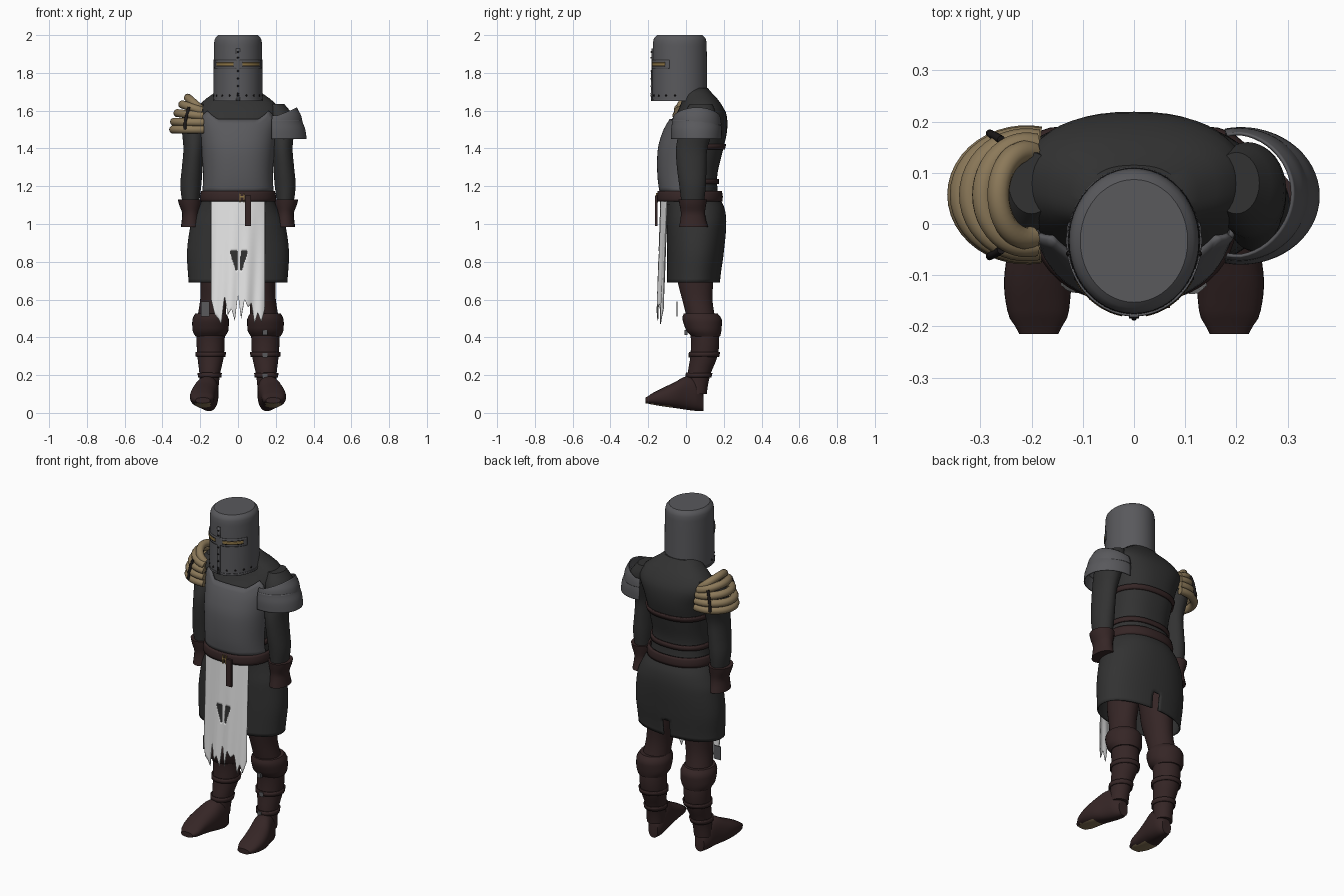
import bpy, bmesh, math
from mathutils import Vector, Matrix

if "Cube" in bpy.data.objects:
    bpy.data.objects.remove(bpy.data.objects["Cube"], do_unlink=True)


def material(name, r, g, b):
    m = bpy.data.materials.new(name)
    m.use_nodes = True
    m.diffuse_color = (r, g, b, 1)
    bsdf = m.node_tree.nodes["Principled BSDF"]
    bsdf.inputs["Base Color"].default_value = (r, g, b, 1)
    bsdf.inputs["Roughness"].default_value = 0.8
    return m


STEEL = material("steel grey", 0.10, 0.10, 0.108)
CLOTH = material("charcoal cloth", 0.032, 0.032, 0.032)
LEATHER = material("dark brown leather", 0.036, 0.019, 0.019)
LINEN = material("white linen", 0.85, 0.85, 0.85)
ROPE = material("tan rope", 0.26, 0.19, 0.10)
GOLD = material("dull gold", 0.27, 0.18, 0.06)
BLACK = material("black strap", 0.012, 0.010, 0.010)


def finish(name, bm, *mats, thick=0, side=1):
    me = bpy.data.meshes.new(name)
    bm.to_mesh(me)
    bm.free()
    for m in mats:
        me.materials.append(m)
    me.shade_smooth()
    me.set_sharp_from_angle(angle=math.radians(40))
    ob = bpy.data.objects.new(name, me)
    bpy.context.scene.collection.objects.link(ob)
    if thick:
        mod = ob.modifiers.new("thickness", "SOLIDIFY")
        mod.thickness, mod.offset = thick, side


def section(secs, z):
    """Smoothly interpolated (centre x, centre y, radius x, radius y) at height z."""
    i = 0
    while i < len(secs) - 2 and z > secs[i + 1][0]:
        i += 1
    a, b = secs[i], secs[i + 1]
    p, n = secs[max(i - 1, 0)], secs[min(i + 2, len(secs) - 1)]
    t = min(max((z - a[0]) / (b[0] - a[0]), 0), 1)
    return [0.5 * (2 * b1 + (c1 - a1) * t + (2 * a1 - 5 * b1 + 4 * c1 - d1) * t * t
                   + (3 * b1 - a1 - 3 * c1 + d1) * t ** 3)
            for a1, b1, c1, d1 in zip(p[1:], a[1:], b[1:], n[1:])]


def wall(name, secs, *mats, arc=(0, 360), lo=None, hi=None, off=0, rows=14, cols=32,
         power=2, cap=True, cut=None, paint=None, along_y=False, **kw):
    """Surface through oval sections; angle 0 is the front, 90 the +x side."""
    lo = lo or (lambda a: secs[0][0])
    hi = hi or (lambda a: secs[-1][0])
    full = arc[1] - arc[0] == 360
    bm = bmesh.new()
    grid = []
    for j in range(rows + 1):
        ring = []
        for i in range(cols + (not full)):
            a = math.radians(arc[0] + (arc[1] - arc[0]) * i / cols)
            z = lo(a) + (hi(a) - lo(a)) * j / rows
            cx, cy, rx, ry = section(secs, z)
            s, c = (math.copysign(abs(f) ** (2 / power), f) for f in (math.sin(a), math.cos(a)))
            x, y = cx + (rx + off) * s, cy - (ry + off) * c
            ring.append(bm.verts.new((x, -z, y) if along_y else (x, y, z)))
        grid.append(ring)
    for r0, r1 in zip(grid, grid[1:]):
        for i in range(cols):
            k = (i + 1) % len(r0)
            bm.faces.new((r0[i], r0[k], r1[k], r1[i]))
    if full and cap:
        bm.faces.new(grid[0][::-1])
        bm.faces.new(grid[-1])
    if cut:
        gone = [f for f in bm.faces if cut(f.calc_center_median())]
        bmesh.ops.delete(bm, geom=gone, context="FACES")
    if paint:
        bm.normal_update()
        for f in bm.faces:
            f.material_index = int(paint(f))
    finish(name, bm, *mats, **kw)


def box(name, lo, hi, mat):
    bm = bmesh.new()
    lo, hi = Vector(lo), Vector(hi)
    bmesh.ops.create_cube(bm, size=1, matrix=Matrix.Translation((lo + hi) / 2) @ Matrix.Diagonal((hi - lo).to_4d()))
    finish(name, bm, mat)


def tube(name, pts, r, mat):
    cu = bpy.data.curves.new(name, "CURVE")
    cu.dimensions, cu.bevel_depth, cu.bevel_resolution, cu.use_fill_caps = "3D", r, 3, True
    sp = cu.splines.new("POLY")
    sp.points.add(len(pts) - 1)
    for p, co in zip(sp.points, pts):
        p.co = (*co, 1)
    cu.materials.append(mat)
    ob = bpy.data.objects.new(name, cu)
    bpy.context.scene.collection.objects.link(ob)


# Coat: upper body and skirt with a slit at the back
torso = [(1.10, 0, .03, .18, .145), (1.25, 0, .015, .17, .15), (1.4, 0, .032, .18, .165),
         (1.5, 0, .058, .195, .16), (1.58, 0, .08, .22, .135), (1.63, 0, .08, .205, .11),
         (1.67, 0, .07, .16, .09), (1.72, 0, .045, .095, .07)]
wall("coat_body", torso, CLOTH, rows=24, cols=48, power=2.4)
skirt = [(.69, 0, .04, .262, .14), (.85, 0, .05, .27, .15), (1.0, 0, .055, .25, .158),
         (1.08, 0, .05, .215, .155), (1.15, 0, .03, .18, .145)]
wall("coat_skirt", skirt, CLOTH, rows=24, cols=96, power=2.2, cap=False, thick=.008, side=-1,
     cut=lambda c: c.y > 0 and abs(c.x) < .024 and c.z < .79)


# Breastplate, belt and back straps follow the body
def plate_top(a):
    x = abs(.19 * math.sin(a))
    return 1.55 + .045 * max(0, 1 - abs(x - .125) / .045) - max(0, x - .15) * 2


wall("breastplate", torso, STEEL, arc=(-82, 82), lo=lambda a: 1.165, hi=plate_top,
     off=.004, power=2.4, cols=48, thick=.012)
belt = [(1.12, 0, .02, .188, .16), (1.145, 0, .02, .19, .163), (1.172, 0, .02, .183, .158)]
wall("belt", belt, LEATHER, rows=4, cols=48, power=2.3, cap=False, thick=.012)
for z in (1.225, 1.41):
    wall("back_strap", torso, LEATHER, arc=(85, 275), lo=lambda a: z - .014,
         hi=lambda a: z + .014, off=.001, rows=2, power=2.4, thick=.009)
box("belt_tail", (.036, -.164, .99), (.07, -.152, 1.15), LEATHER)
for x in (.008, .028):
    box("belt_buckle", (x, -.16, 1.115), (x + .006, -.148, 1.165), GOLD)
box("belt_buckle_bar", (.008, -.16, 1.14), (.034, -.148, 1.147), GOLD)

# Torn hanging cloth with two holes
hem = [.6, .52, .5, .47, .62, .52, .55, .49, .63, .5, .6, .56, .58, .47, .53, .48, .55]
N, UP, DOWN = 64, 34, 6
bm = bmesh.new()
sheet = []
for j in range(UP + DOWN + 1):
    row = []
    for i in range(N + 1):
        u = i / N
        k = min(int(u * 16), 15)
        end = hem[k] + (hem[k + 1] - hem[k]) * (u * 16 - k)
        z = 1.13 - .49 * j / UP if j <= UP else .64 + (end - .64) * (j - UP) / DOWN
        x = (u - .5) * .28
        t = (1.13 - z) / .68
        y = -.132 - .02 * t + 1.7 * x * x + .006 * t * math.sin(x * 75 + t * 2)
        row.append(bm.verts.new((x, y, z)))
    sheet.append(row)


def torn(c):
    h = c.z - .755
    return 0 < h < .095 and abs(abs(c.x - .005) - .012 - h * .16) < .004 + h * .13


for r0, r1 in zip(sheet, sheet[1:]):
    for i in range(N):
        q = (r1[i], r1[i + 1], r0[i + 1], r0[i])
        if not torn(sum((v.co for v in q), Vector()) / 4):
            bm.faces.new(q)
finish("torn_tabard", bm, LINEN, thick=.004)
box("cloth_scrap", (-.195, -.05, .51), (-.15, -.044, .59), STEEL)

# Helmet with brow cross, eye slits and rivets
helm = [(1.65, 0, -.033, .130, .145), (1.8, 0, -.033, .129, .144), (1.955, 0, -.033, .127, .142),
        (1.985, 0, -.033, .121, .136), (2.0, 0, -.033, .105, .12)]
wall("helmet", helm, STEEL, BLACK, rows=36, cols=48, paint=lambda f: f.normal.z < -.9)


def band(name, mat, a0, a1, z0, z1, thick):
    wall(name, helm, mat, arc=(a0, a1), lo=lambda a: z0, hi=lambda a: z1,
         rows=6, cols=32, cap=False, thick=thick)


band("helmet_nose_ridge", STEEL, -4, 4, 1.652, 1.93, .007)
band("helmet_brow_band", STEEL, -68, 68, 1.822, 1.868, .004)
band("helmet_rim", STEEL, 0, 360, 1.65, 1.662, .003)
for s in (-1, 1):
    a0, a1 = sorted((s * 10, s * 58))
    band("eye_slit_shadow", BLACK, a0, a1, 1.834, 1.858, .005)
    band("eye_slit", GOLD, a0, a1, 1.838, 1.854, .006)
bm = bmesh.new()
spots = [(0, z) for z in (1.69, 1.73, 1.77, 1.81, 1.88, 1.91)] + [(a, 1.68) for a in range(-80, 81, 20)]
for a, z in spots:
    cx, cy, rx, ry = section(helm, z)
    lift = .006 if a == 0 else 0
    a = math.radians(a)
    bmesh.ops.create_icosphere(bm, subdivisions=1, radius=.006, matrix=Matrix.Translation(
        (rx * math.sin(a), cy - (ry + lift) * math.cos(a), z)))
finish("helmet_rivets", bm, BLACK)

# Arms, legs and boots, built for both sides
arm = [(1.07, .25, .035, .04, .055), (1.2, .25, .035, .055, .07), (1.3, .242, .03, .055, .078),
       (1.4, .234, .03, .055, .083), (1.5, .232, .055, .065, .09), (1.58, .222, .07, .07, .09),
       (1.635, .2, .08, .045, .06)]
gauntlet = [(.985, .25, .04, .052, .076), (1.02, .25, .038, .048, .068), (1.06, .25, .037, .046, .064),
            (1.10, .253, .036, .058, .07), (1.13, .255, .036, .063, .075)]
leg = [(.1, .155, .06, .05, .05), (.2, .15, .068, .054, .06), (.3, .145, .095, .07, .072),
       (.4, .145, .1, .075, .075), (.5, .14, .08, .075, .075), (.6, .13, .06, .07, .08),
       (.7, .12, .05, .078, .095), (.86, .11, .05, .09, .1)]
knee_cuff = [(.405, .147, .105, .078, .076), (.43, .146, .095, .094, .092), (.5, .145, .085, .096, .104),
             (.525, .145, .078, .082, .09)]
foot = [(-.092, .152, .055, .03, .045), (-.06, .155, .095, .05, .085), (0, .165, .105, .06, .088),
        (.06, .18, .094, .067, .068), (.12, .188, .084, .066, .05), (.18, .187, .074, .058, .03),
        (.215, .186, .066, .038, .015)]


def sided(secs, s):
    return [(z, s * cx, cy, rx, ry) for z, cx, cy, rx, ry in secs]


for s, tag in ((1, "left"), (-1, "right")):
    wall(tag + "_sleeve", sided(arm, s), CLOTH, rows=20)
    wall(tag + "_gauntlet", sided(gauntlet, s), LEATHER, rows=10, cols=20)
    wall(tag + "_leg", sided(leg, s), LEATHER, rows=26)
    wall(tag + "_knee_cuff", sided(knee_cuff, s), LEATHER, rows=8)
    wall(tag + "_boot", sided(foot, s), LEATHER, ROPE, rows=20, power=2.4, along_y=True,
         paint=lambda f: f.normal.z < -.9 and f.calc_center_median().y < -.08)
    for z in (.2, .31):
        wall(tag + "_shin_strap", sided(leg, s), LEATHER, lo=lambda a: z - .012, hi=lambda a: z + .012,
             off=.002, rows=2, cap=False, thick=.007)
for z, y in ((.195, -.003), (.305, .012), (.425, -.008)):
    box("shin_buckle", (.13, y, z - .013), (.155, y + .015, z + .013), STEEL)

# Plated shoulder guard on the left
guard_top = [(1.52, .205, .057, .132, .125), (1.57, .207, .057, .122, .117), (1.62, .215, .06, .09, .09)]
guard_low = [(1.45, .21, .055, .147, .128), (1.5, .208, .055, .142, .128), (1.55, .205, .055, .128, .121)]
wall("shoulder_guard_upper", guard_top, STEEL, arc=(-12, 192), lo=lambda a: 1.525,
     hi=lambda a: 1.572 + .043 * max(0, math.sin(a)), thick=.006)
wall("shoulder_guard_lower", guard_low, STEEL, arc=(-12, 192), thick=.006)

# Coiled rope shoulder guard on the right
coils = [(1.50, .133, .114, 0), (1.538, .128, .112, .003), (1.575, .11, .108, .012),
         (1.605, .085, .1, .028), (1.62, .055, .085, .048)]
for z, rx, ry, arch in coils:
    angles = [math.radians(-12 + 204 * k / 24) for k in range(25)]
    tube("rope_coil", [(-.21 - rx * math.sin(a), .057 - ry * math.cos(a), z + arch * math.sin(a))
                       for a in angles], .022, ROPE)
for a in (math.radians(28), math.radians(152)):
    tube("rope_binding", [(-.21 - (rx + .02) * math.sin(a), .057 - (ry + .022) * math.cos(a), z + arch * math.sin(a))
                          for z, rx, ry, arch in coils[:4]], .008, BLACK)
